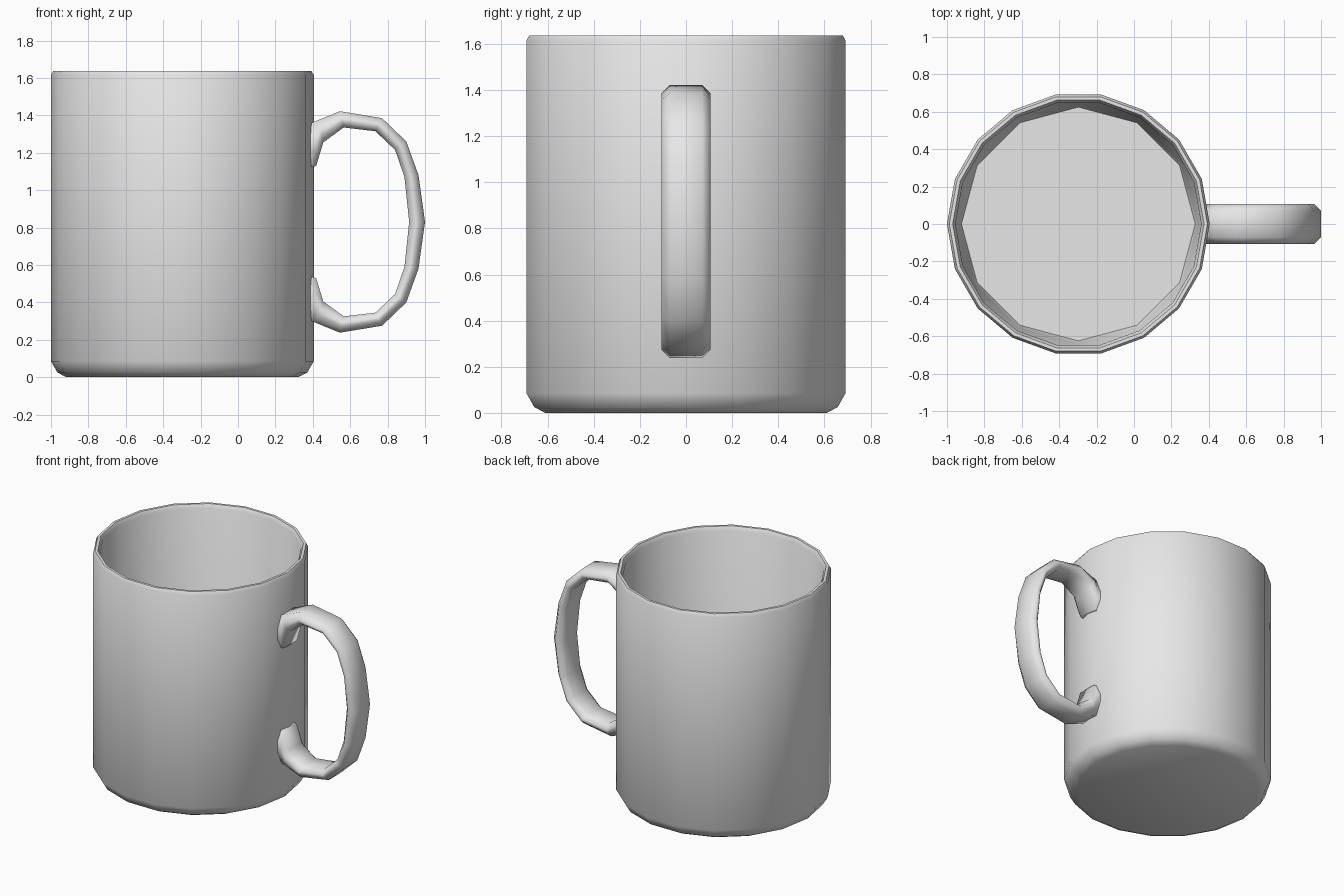
import bpy, bmesh, math

if "Cube" in bpy.data.objects:
    bpy.data.objects.remove(bpy.data.objects["Cube"])

CX = -0.2975  # cup axis

glaze = bpy.data.materials.new("pale_grey_glaze")
glaze.diffuse_color = (0.8, 0.8, 0.8, 1)
glaze.use_nodes = True
glaze.node_tree.nodes["Principled BSDF"].inputs["Base Color"].default_value = glaze.diffuse_color


def ring(bm, n, r, z):
    return [bm.verts.new((CX + r * math.cos(2 * math.pi * i / n),
                          r * math.sin(2 * math.pi * i / n), z)) for i in range(n)]


def bridge(bm, a, b):
    n = len(a)
    for i in range(n):
        j = (i + 1) % n
        bm.faces.new((a[i], a[j], b[j], b[i]))


def finish(bm, name, angle):
    bmesh.ops.recalc_face_normals(bm, faces=bm.faces[:])
    mesh = bpy.data.meshes.new(name)
    bm.to_mesh(mesh)
    bm.free()
    mesh.materials.append(glaze)
    ob = bpy.data.objects.new(name, mesh)
    bpy.context.collection.objects.link(ob)
    bpy.ops.object.select_all(action='DESELECT')
    ob.select_set(True)
    bpy.context.view_layer.objects.active = ob
    bpy.ops.object.shade_smooth_by_angle(angle=math.radians(angle))


# Cup: 18-sided outside and rim
bm = bmesh.new()
outer = [ring(bm, 18, r, z) for r, z in
         [(0.62, 0), (0.668, 0.025), (0.7025, 0.085), (0.7025, 1.615),
          (0.69, 1.637), (0.672, 1.637), (0.657, 1.61)]]
for a, b in zip(outer, outer[1:]):
    bridge(bm, a, b)
bm.faces.new(outer[0])

# Cup: 12-sided inside, stitched to the rim, with a flat floor
low = ring(bm, 12, 0.64, 0.13)
floor = ring(bm, 12, 0.625, 0.09)
lip = outer[-1]
for k in range(6):
    o = [lip[(3 * k + i) % 18] for i in range(4)]
    p = [low[(2 * k + i) % 12] for i in range(3)]
    for f in ((o[0], o[1], p[0]), (o[1], p[1], p[0]), (o[1], o[2], p[1]),
              (o[2], p[2], p[1]), (o[2], o[3], p[2])):
        bm.faces.new(f)
bridge(bm, low, floor)
bm.faces.new(floor)
finish(bm, "cup", 60)

# Handle: upper half as (outer x, z, inner x, z), mirrored about mid height
MID = 0.83
half = [(0.365, 1.345, 0.385, 1.12), (0.405, 1.365, 0.418, 1.13),
        (0.43, 1.375, 0.456, 1.255), (0.545, 1.422, 0.565, 1.335),
        (0.77, 1.385, 0.735, 1.315), (0.90, 1.26, 0.84, 1.215),
        (0.965, 1.08, 0.89, 1.07)]
path = half + [(1.0, MID, 0.915, MID)] + \
    [(a, 2 * MID - b, c, 2 * MID - d) for a, b, c, d in reversed(half)]
section = [(0, -0.07), (0, 0.07), (0.4, 0.106), (0.65, 0.106),
           (1, 0.07), (1, -0.07), (0.65, -0.106), (0.4, -0.106)]
bm = bmesh.new()
rings = [[bm.verts.new((a + (c - a) * t, y, b + (d - b) * t)) for t, y in section]
         for a, b, c, d in path]
for a, b in zip(rings, rings[1:]):
    bridge(bm, a, b)
bm.faces.new(rings[0])
bm.faces.new(rings[-1])
finish(bm, "handle", 60)
